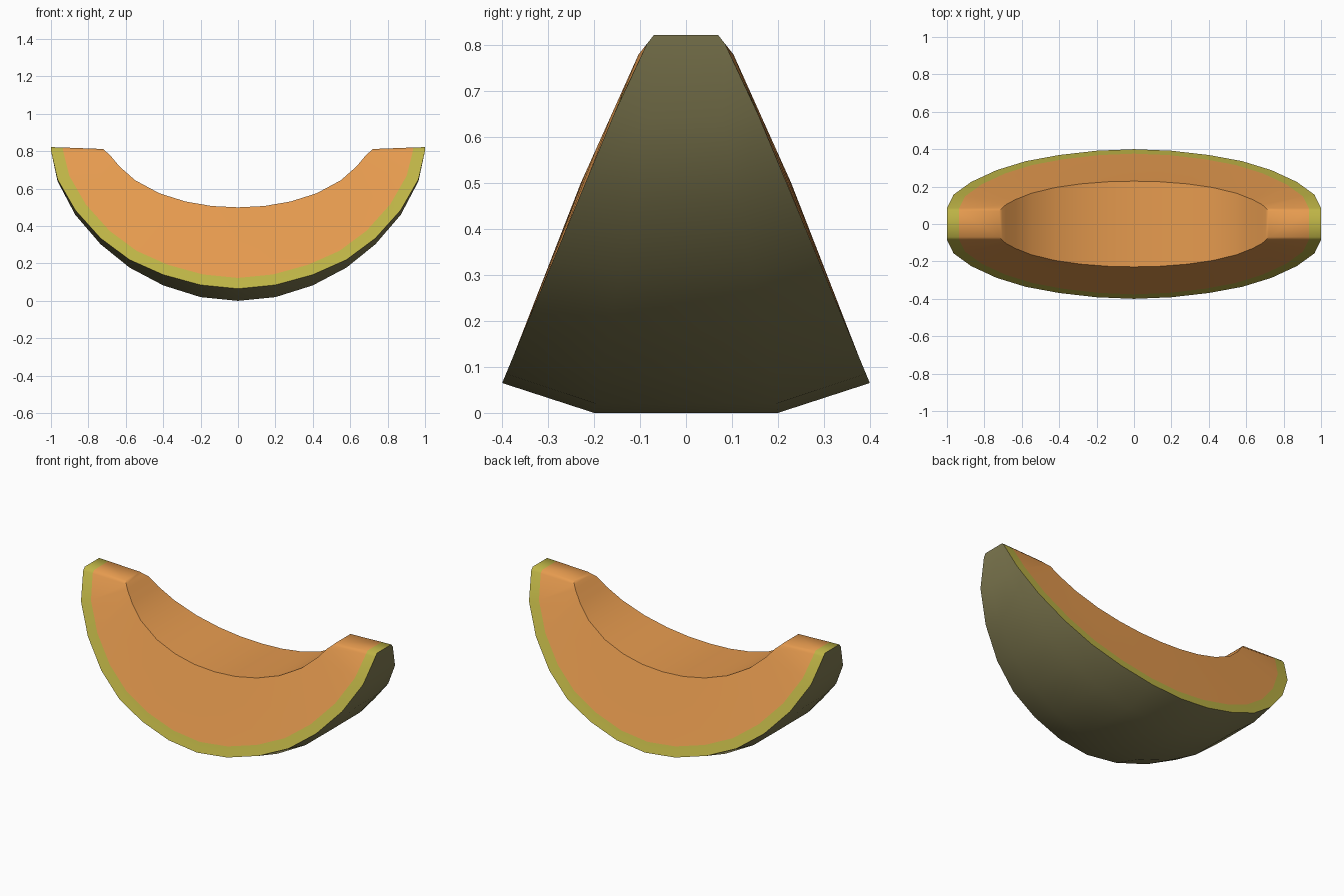
import bpy, bmesh, math

if "Cube" in bpy.data.objects:
    bpy.data.objects.remove(bpy.data.objects["Cube"])

def material(name, rgb):
    lin = [((c / 255 + 0.055) / 1.055) ** 2.4 for c in rgb]
    m = bpy.data.materials.new(name)
    m.diffuse_color = (*lin, 1)
    m.use_nodes = True
    m.node_tree.nodes["Principled BSDF"].inputs["Base Color"].default_value = m.diffuse_color
    return m

FLESH, PALE, RIND = 0, 1, 2

# Half profiles from the middle to the tip: x, bottom z, edge z of the rind
outer = [(0, 0, .065), (.2, .02, .085), (.4, .083, .14), (.58, .178, .22), (.735, .303, .335),
         (.87, .46, .485), (.965, .64, .65), (1, .822, .803)]
# Hollow on top: x, z
inner = [(0, .50), (.14, .507), (.28, .531), (.42, .575), (.55, .645), (.635, .72),
         (.685, .78), (.705, .797)]

def cut_y(z):
    """Half width of the wedge at height z."""
    return .4 - .416 * (z - .065)

bm = bmesh.new()

def station(i):
    s, k = (-1 if i < 0 else 1), abs(i)
    x, zb, ze = outer[k]
    xi, zi = inner[k]
    tip = k == 7
    w = .085 if tip else cut_y(ze)
    mid = .07 if tip else w / 2
    zband = ze if tip else .95 - .935 * (.95 - ze)
    wband = w if tip else cut_y(zband)
    wi = w if tip else cut_y(zi) + .01 * (.8 - zi) / .3
    half = [(x, mid, zb), (x, w, ze), (x * .935, wband, zband), (xi, wi, zi)]
    pts = half + [(a, -b, c) for a, b, c in reversed(half)]
    return [bm.verts.new((s * a, b, c)) for a, b, c in pts]

def face(verts, mat):
    bm.faces.new(verts).material_index = mat

# Rind, pale band, flesh and hollow, strip by strip along the slice
rings = [station(i) for i in range(-7, 8)]
strip_mats = [RIND, PALE, FLESH, FLESH, FLESH, PALE, RIND, RIND]
for a, b in zip(rings, rings[1:]):
    for j, mat in enumerate(strip_mats):
        n = (j + 1) % 8
        face((a[j], a[n], b[n], b[j]), mat)

# Flat tips with bevelled sides
for r, s in ((rings[0], -1), (rings[-1], 1)):
    band = [bm.verts.new((s * .935, y, .82)) for y in (.07, -.07)]
    end = [bm.verts.new((s * .72, y, .812)) for y in (.07, -.07)]
    face((r[0], r[7], band[1], band[0]), PALE)
    face((band[0], band[1], end[1], end[0]), FLESH)
    face((end[0], end[1], r[4], r[3]), FLESH)
    for k, (o, e, p, q) in enumerate(((0, 1, 2, 3), (7, 6, 5, 4))):
        face((r[o], r[e], r[p], band[k]), PALE)
        face((band[k], r[p], r[q], end[k]), FLESH)

bmesh.ops.recalc_face_normals(bm, faces=bm.faces)
me = bpy.data.meshes.new("melon_slice")
bm.to_mesh(me)
bm.free()
for m in (material("orange flesh", (230, 155, 79)), material("pale green band", (190, 180, 70)),
          material("dark rind", (130, 124, 82))):
    me.materials.append(m)
ob = bpy.data.objects.new("melon_slice", me)
bpy.context.collection.objects.link(ob)
bpy.context.view_layer.objects.active = ob
ob.select_set(True)
bpy.ops.object.shade_smooth_by_angle(angle=math.radians(55))
